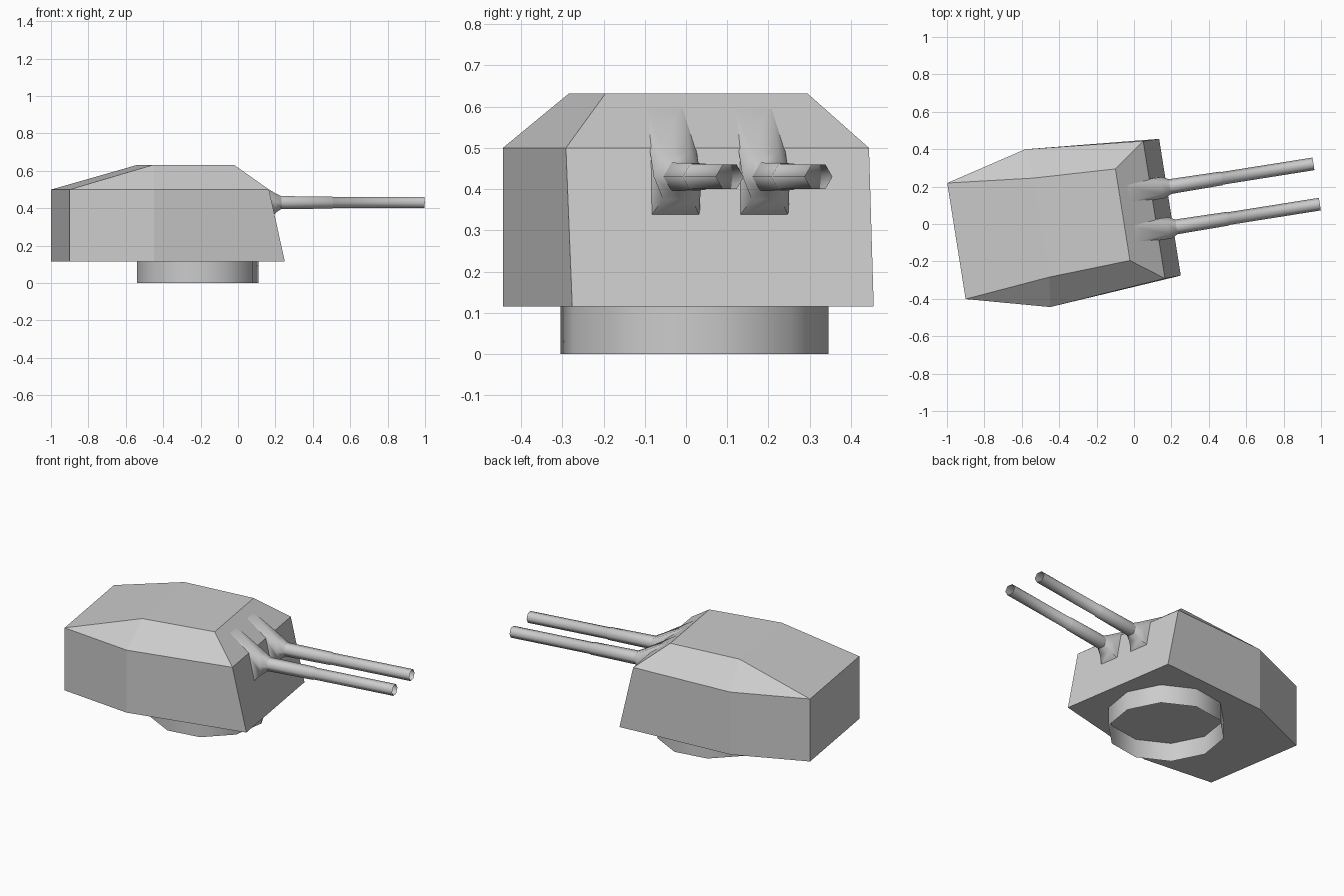
import bpy, bmesh, math

if "Cube" in bpy.data.objects:
    bpy.data.objects.remove(bpy.data.objects["Cube"])

YAW = math.radians(9)          # whole turret is trained 9 degrees off the x axis
MID = 0.0585                   # sideways offset of the turret centreline


def make(name, verts, faces, smooth=False):
    """Mesh object in turret space (x along the barrels, y sideways)."""
    me = bpy.data.meshes.new(name)
    bm = bmesh.new()
    vs = [bm.verts.new(v) for v in verts]
    for f in faces:
        bm.faces.new([vs[i] for i in f])
    bmesh.ops.recalc_face_normals(bm, faces=bm.faces)
    bm.to_mesh(me)
    bm.free()
    ob = bpy.data.objects.new(name, me)
    bpy.context.collection.objects.link(ob)
    ob.rotation_euler.z = YAW
    ob.location = (-MID * math.sin(YAW), MID * math.cos(YAW), 0)
    if smooth:
        bpy.ops.object.select_all(action='DESELECT')
        bpy.context.view_layer.objects.active = ob
        ob.select_set(True)
        bpy.ops.object.shade_smooth_by_angle(angle=math.radians(61))
    return ob


def loft(name, rings):
    """Open skin through rings of equal point count."""
    n = len(rings[0])
    verts = [p for r in rings for p in r]
    faces = [(k * n + i, k * n + (i + 1) % n, (k + 1) * n + (i + 1) % n, (k + 1) * n + i)
             for k in range(len(rings) - 1) for i in range(n)]
    return make(name, verts, faces, True)


# Armoured hull: one side's corners, mirrored across the centreline
half = [(-0.952, 0.314, 0.115), (-0.952, 0.314, 0.50),
        (-0.512, 0.427, 0.115), (-0.512, 0.427, 0.50), (-0.492, 0.268, 0.632),
        (0.204, 0.370, 0.115), (0.118, 0.372, 0.50), (-0.052, 0.248, 0.632)]
n = len(half)
verts = half + [(x, -y, z) for x, y, z in half]
side = [(0, 2, 3, 1), (1, 3, 4), (2, 5, 6, 3), (3, 6, 7, 4)]
faces = side + [tuple(i + n for i in reversed(f)) for f in side]
loop = [0, 1, 4, 7, 6, 5, 2, 0]
faces += [(a, b, b + n, a + n) for a, b in zip(loop, loop[1:])]
make("turret_hull", verts, faces)

# Open ten-sided base ring
R = 0.329
loft("base_ring", [[(-0.21 + R * math.cos(math.tau * i / 10),
                     -0.004 + R * math.sin(math.tau * i / 10), z) for i in range(10)]
                   for z in (0.0, 0.12)])


def hexagon(u, v, r):
    return [(u, v + r * math.cos(math.tau * i / 6), 0.43 + r * math.sin(math.tau * i / 6))
            for i in range(6)]


def mantlet_ring(v, mid, top, bottom):
    """Six points, each level given as (x, half width, z)."""
    return [(mid[0], v + mid[1], mid[2]), (top[0], v + top[1], top[2]),
            (top[0], v - top[1], top[2]), (mid[0], v - mid[1], mid[2]),
            (bottom[0], v - bottom[1], bottom[2]), (bottom[0], v + bottom[1], bottom[2])]


# Guns: wedge-shaped mantlet flowing into a stepped six-sided barrel
for label, v in (("left", 0.109), ("right", -0.109)):
    loft(label + "_mantlet", [
        mantlet_ring(v, (0.112, 0.057, 0.50), (-0.03, 0.045, 0.61), (0.150, 0.060, 0.335)),
        mantlet_ring(v, (0.185, 0.058, 0.43), (0.175, 0.032, 0.488), (0.190, 0.036, 0.375)),
        hexagon(0.222, v, 0.040)])
    loft(label + "_barrel", [hexagon(0.21, v, 0.040), hexagon(0.50, v, 0.037),
                             hexagon(0.503, v, 0.034), hexagon(0.998, v, 0.034)])
